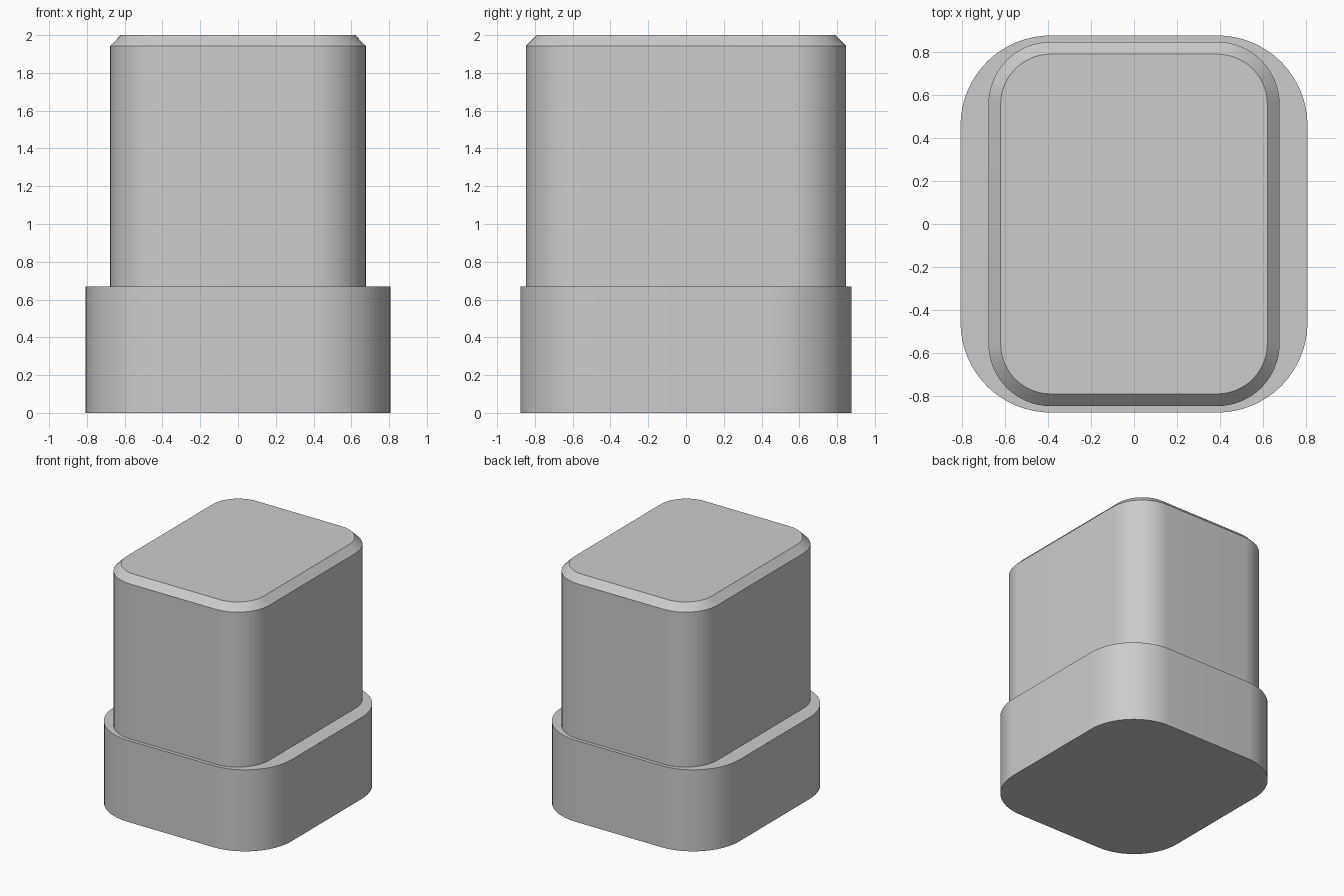
import bpy
import bmesh
import math

cube = bpy.data.objects.get("Cube")
if cube:
    bpy.data.objects.remove(cube, do_unlink=True)

CORNER_STEPS = 16

grey = bpy.data.materials.new("light grey")
grey.use_nodes = True
colour = (0.6, 0.6, 0.6, 1)
grey.diffuse_color = colour
grey.node_tree.nodes["Principled BSDF"].inputs["Base Color"].default_value = colour


def rounded_outline(half_x, half_y, radius):
    """Counter-clockwise rounded rectangle."""
    points = []
    for i, (sx, sy) in enumerate(((1, 1), (-1, 1), (-1, -1), (1, -1))):
        for step in range(CORNER_STEPS + 1):
            a = (i + step / CORNER_STEPS) * math.pi / 2
            points.append((sx * (half_x - radius) + radius * math.cos(a),
                           sy * (half_y - radius) + radius * math.sin(a)))
    return points


def rounded_block(name, levels):
    """Closed block skinned through (half_x, half_y, radius, z) levels."""
    bm = bmesh.new()
    rings = [[bm.verts.new((x, y, z)) for x, y in rounded_outline(hx, hy, r)]
             for hx, hy, r, z in levels]
    bm.faces.new(reversed(rings[0]))
    bm.faces.new(rings[-1])
    for low, high in zip(rings, rings[1:]):
        for i in range(len(low)):
            j = (i + 1) % len(low)
            bm.faces.new((low[i], low[j], high[j], high[i]))
    mesh = bpy.data.meshes.new(name)
    bm.to_mesh(mesh)
    bm.free()
    mesh.materials.append(grey)
    obj = bpy.data.objects.new(name, mesh)
    bpy.context.collection.objects.link(obj)
    bpy.ops.object.select_all(action="DESELECT")
    obj.select_set(True)
    bpy.context.view_layer.objects.active = obj
    bpy.ops.object.shade_smooth_by_angle(angle=math.radians(30))
    return obj


# Wide lower collar
rounded_block("base", [(0.807, 0.877, 0.42, 0), (0.807, 0.877, 0.42, 0.67)])

# Narrower upper body with a chamfered top edge
CHAMFER = 0.057
rounded_block("body", [
    (0.677, 0.847, 0.29, 0.67),
    (0.677, 0.847, 0.29, 2 - CHAMFER),
    (0.677 - CHAMFER, 0.847 - CHAMFER, 0.29 - CHAMFER, 2),
])
